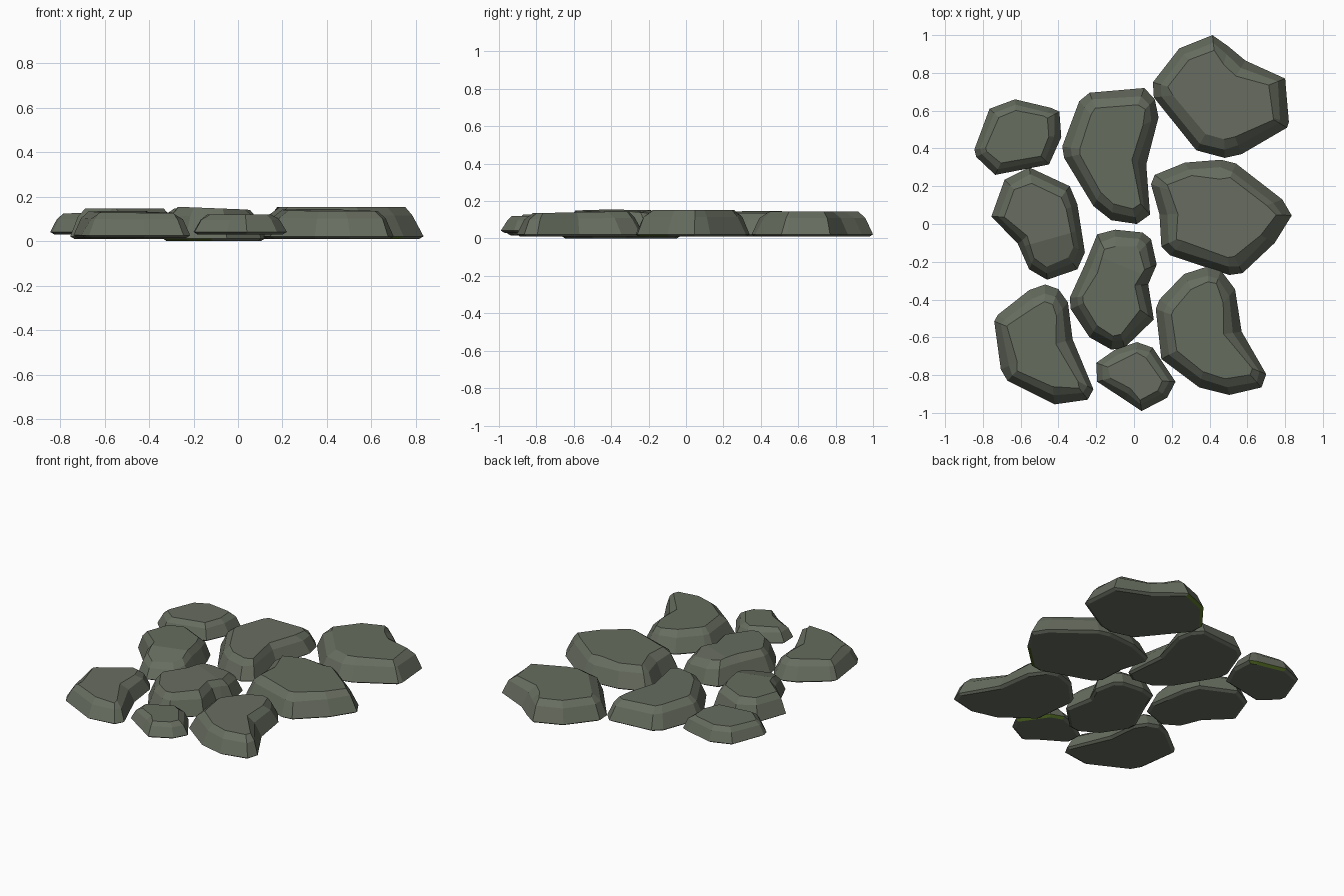
import bpy, bmesh, random
from mathutils import Vector

if "Cube" in bpy.data.objects:
    bpy.data.objects.remove(bpy.data.objects["Cube"])

random.seed(4)


def material(name, rgb):
    m = bpy.data.materials.new(name)
    m.diffuse_color = (*rgb, 1)
    m.use_nodes = True
    m.node_tree.nodes["Principled BSDF"].inputs["Base Color"].default_value = m.diffuse_color
    return m


STONE = material("grey green stone", (0.135, 0.152, 0.115))
MOSS = material("moss green", (0.10, 0.17, 0.02))


def area_centre(pts):
    a = cx = cy = 0
    for p, q in zip(pts, pts[1:] + pts[:1]):
        k = p.x * q.y - q.x * p.y
        a += k
        cx += (p.x + q.x) * k
        cy += (p.y + q.y) * k
    return Vector((cx / (3 * a), cy / (3 * a)))


def stone(name, outline, z0=0.01, top=0.145, tilt=(0, 0), inset=0.09, moss=None, fold=None):
    """Slab with a slightly undercut base, sloped sides, chamfered rim and flat top.
    Outline runs counter-clockwise. fold = (point, direction, slope) bends the top down."""
    pts = [Vector(p) for p in outline]
    n = len(pts)
    c = area_centre(pts)
    inward = []
    for i, p in enumerate(pts):
        t = (pts[(i + 1) % n] - pts[i - 1]).normalized()
        inward.append(((c - p).normalized() + 0.3 * Vector((-t.y, t.x))).normalized())
    h = top - z0
    bm = bmesh.new()
    rings = []
    for k, (d, z) in enumerate([(0.02, z0), (0, z0 + 0.012),
                                (inset * 0.5, z0 + h * 0.74), (inset, top)]):
        ring = []
        for p, v in zip(pts, inward):
            j = random.uniform(0.85, 1.15) if k > 1 else 1
            q = p + v * d * j
            lean = (tilt[0] * (q.x - c.x) + tilt[1] * (q.y - c.y)) * (z - z0) / h
            ring.append(bm.verts.new((q.x, q.y, z + lean)))
        rings.append(ring)
    bm.faces.new(rings[0][::-1])
    bm.faces.new(rings[-1])
    for k in range(3):
        for i in range(n):
            a, b = rings[k], rings[k + 1]
            j = (i + 1) % n
            f = bm.faces.new((a[i], a[j], b[j], b[i]))
            # moss grows on the undercut rim on one side
            if k == 0 and moss:
                f.normal_update()
                if f.normal.xy.normalized().dot(Vector(moss).normalized()) > 0.8:
                    f.material_index = 1
    if fold:
        at, way, slope = Vector(fold[0]), Vector(fold[1]).normalized(), fold[2]
        bmesh.ops.bisect_plane(bm, geom=bm.verts[:] + bm.edges[:] + bm.faces[:],
                               plane_co=at.to_3d(), plane_no=way.to_3d())
        for v in bm.verts:
            dist = (v.co.xy - at).dot(way)
            if dist > 0:
                v.co.z -= slope * dist * max(0, v.co.z - z0 - 0.012) / h
    me = bpy.data.meshes.new(name)
    bm.to_mesh(me)
    bm.free()
    me.materials.append(STONE)
    me.materials.append(MOSS)
    bpy.context.collection.objects.link(bpy.data.objects.new(name, me))


# back row
stone("stone_back_right", [
    (.415, 1), (.24, .93), (.10, .75), (.105, .67), (.33, .39), (.48, .35), (.57, .37),
    (.81, .51), (.82, .54), (.80, .77), (.59, .865), (.50, .94)],
    top=.145, moss=(-.5, .9))
stone("stone_back_middle", [
    (.055, .72), (-.235, .695), (-.29, .65), (-.38, .41), (-.37, .35), (-.215, .095),
    (-.12, .02), (.015, 0), (.085, .05), (.065, .315), (.13, .565), (.11, .66)],
    top=.14, tilt=(-.04, 0), inset=.085)
stone("small_stone_back_left", [
    (-.63, .66), (-.765, .61), (-.845, .395), (-.835, .355), (-.735, .26), (-.45, .315),
    (-.385, .46), (-.395, .595), (-.44, .615)],
    z0=.03, top=.13, tilt=(.03, 0), inset=.065, moss=(.3, .9))

# middle row
stone("stone_middle_right", [
    (.46, .34), (.27, .325), (.11, .26), (.09, .21), (.135, .05), (.145, -.12), (.19, -.165),
    (.505, -.27), (.575, -.26), (.745, -.1), (.835, .045), (.785, .13), (.54, .32)],
    top=.153, moss=(.3, -.9))
stone("stone_middle_left", [
    (-.555, .30), (-.685, .235), (-.755, .04), (-.615, -.105), (-.555, -.24), (-.46, -.295),
    (-.30, -.24), (-.26, -.15), (-.30, .105), (-.34, .20)],
    top=.148, inset=.075, fold=((-.45, -.08), (.27, -.96), .3))
stone("stone_centre", [
    (-.10, -.03), (-.195, -.055), (-.26, -.215), (-.34, -.39), (-.335, -.45), (-.235, -.60),
    (-.12, -.665), (-.05, -.655), (.105, -.505), (.075, -.32), (.12, -.215), (.09, -.08),
    (.045, -.045)],
    z0=0, top=.148, tilt=(-.04, 0), inset=.08, moss=(-.7, -.7),
    fold=((-.02, -.24), (.38, .92), .12))

# front row
stone("stone_front_right", [
    (.39, -.225), (.265, -.265), (.135, -.40), (.115, -.45), (.145, -.715), (.345, -.865),
    (.505, -.905), (.675, -.865), (.70, -.795), (.57, -.57), (.535, -.345), (.46, -.245)],
    top=.14, tilt=(0, .02), inset=.085)
stone("stone_front_left", [
    (-.47, -.32), (-.555, -.35), (-.72, -.48), (-.74, -.515), (-.705, -.77), (-.67, -.83),
    (-.42, -.955), (-.245, -.93), (-.215, -.875), (-.325, -.61), (-.35, -.415), (-.40, -.345)],
    z0=.015, top=.132, tilt=(0, .02), inset=.085)
stone("small_stone_front", [
    (.015, -.625), (-.10, -.665), (-.20, -.735), (-.195, -.835), (-.05, -.93), (.04, -.99),
    (.175, -.92), (.22, -.835), (.10, -.655)],
    z0=.03, top=.12, inset=.065, moss=(.7, .6))
